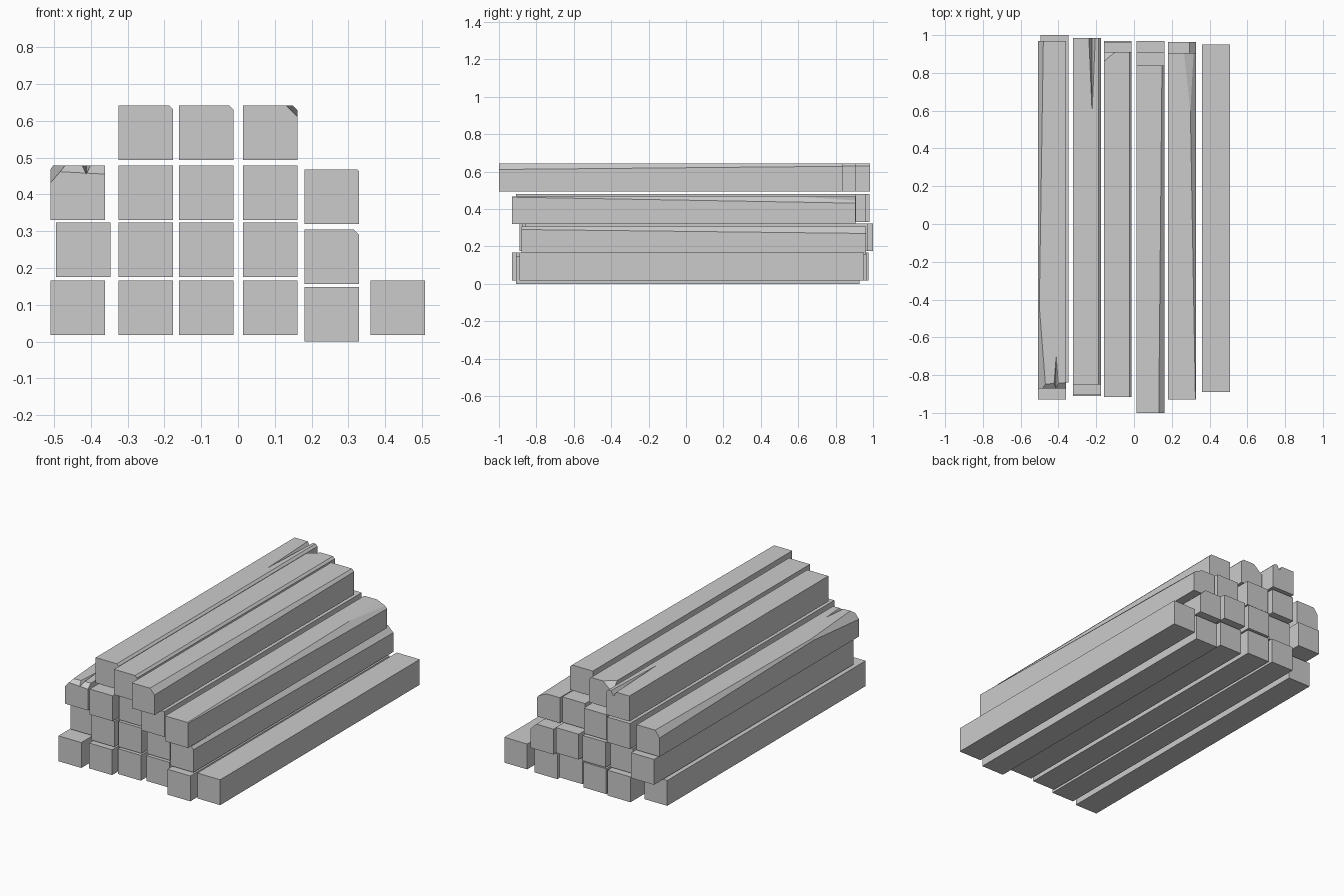
import bpy, bmesh
from mathutils import Vector

cube = bpy.data.objects.get("Cube")
if cube:
    bpy.data.objects.remove(cube, do_unlink=True)

SIDE = 0.148

timber = bpy.data.materials.new("plain_grey")
timber.use_nodes = True
grey = (0.6, 0.6, 0.6, 1)
timber.diffuse_color = grey
timber.node_tree.nodes["Principled BSDF"].inputs["Base Color"].default_value = grey


def add_object(name, bm):
    bmesh.ops.recalc_face_normals(bm, faces=bm.faces)
    mesh = bpy.data.meshes.new(name)
    bm.to_mesh(mesh)
    bm.free()
    mesh.materials.append(timber)
    obj = bpy.data.objects.new(name, mesh)
    bpy.context.collection.objects.link(obj)
    return obj


def chop(bm, centre, a, b, c):
    """Slice off the corner beyond the plane through three points."""
    a, b, c = Vector(a), Vector(b), Vector(c)
    normal = (b - a).cross(c - a).normalized()
    if normal.dot(centre - a) > 0:
        normal.negate()
    cut = bmesh.ops.bisect_plane(bm, geom=bm.verts[:] + bm.edges[:] + bm.faces[:],
                                 plane_co=a, plane_no=normal, clear_outer=True)
    rim = [e for e in cut["geom_cut"] if isinstance(e, bmesh.types.BMEdge)]
    bmesh.ops.holes_fill(bm, edges=rim)


def beam(name, x, z, front, back, cuts=()):
    """Square timber with left edge x, underside z, and optional corner cuts."""
    bm = bmesh.new()
    bmesh.ops.create_cube(bm, size=1)
    centre = Vector((x + SIDE / 2, (front + back) / 2, z + SIDE / 2))
    bmesh.ops.scale(bm, vec=(SIDE, back - front, SIDE), verts=bm.verts)
    bmesh.ops.translate(bm, vec=centre, verts=bm.verts)
    for cut in cuts:
        chop(bm, centre, *cut)
    return add_object(name, bm)


def edge_cut(x, z, front, back, size_front, size_back):
    """Tapering chamfer along the upper +x edge."""
    r, t = x + SIDE, z + SIDE
    return ((r - size_front, front, t), (r, front, t - size_front), (r, back, t - size_back))


def split(obj, x, top, tip, end, half, depth):
    """Cut a tapering V-shaped crack into the top, opening at one end."""
    out = end + (end - tip) * 0.05
    bm = bmesh.new()
    rise = 0.02
    ring = [bm.verts.new(p) for p in ((x - half, out, top + rise), (x + half, out, top + rise),
                                      (x + half, out, top), (x, out, top - depth),
                                      (x - half, out, top))]
    peak = [bm.verts.new((x, tip, top + rise)), bm.verts.new((x, tip, top))]
    bm.faces.new(ring)
    for loop in ((ring[0], ring[1], peak[0]), (ring[1], ring[2], peak[1], peak[0]),
                 (ring[2], ring[3], peak[1]), (ring[3], ring[4], peak[1]),
                 (ring[4], ring[0], peak[0], peak[1])):
        bm.faces.new(loop)
    cutter = add_object("crack_cutter", bm)
    mod = obj.modifiers.new("crack", "BOOLEAN")
    mod.operation, mod.solver, mod.object = "DIFFERENCE", "EXACT", cutter
    bpy.context.view_layer.update()
    deps = bpy.context.evaluated_depsgraph_get()
    mesh = bpy.data.meshes.new_from_object(obj.evaluated_get(deps))
    obj.modifiers.clear()
    obj.data = mesh
    bpy.data.objects.remove(cutter, do_unlink=True)


# Full columns: left edge and the (front, back) reach of each plain beam
rows = (0.018, 0.175, 0.331)
columns = {
    "right": (-0.324, ((-0.91, 0.975), (-0.89, 0.95), (-0.905, 0.98))),
    "middle": (-0.16, ((-0.88, 0.965), (-0.875, 0.97), (-0.87, 0.96))),
    "left": (0.014, ((-0.865, 0.935), (-0.86, 0.97), (-0.91, 0.91))),
}
for column, (x, spans) in columns.items():
    for row, (z, (front, back)) in enumerate(zip(rows, spans)):
        beam(f"{column}_beam_{row + 1}", x, z, front, back)

# Top layer with worn corners
z, top = 0.494, 0.494 + SIDE
x = columns["right"][0]
cracked = beam("right_top_beam", x, z, -0.85, 0.985,
               [edge_cut(x, z, -0.85, 0.985, 0.012, 0.012)])
split(cracked, -0.222, top, 0.59, 0.985, 0.018, 0.03)

x = columns["middle"][0]
beam("middle_top_beam", x, z, -0.915, 0.91,
     [edge_cut(x, z, -0.915, 0.91, 0.012, 0.012),
      ((x, 0.86, top), (x + 0.06, 0.91, top), (x, 0.91, top - 0.05))])

x = columns["left"][0]
beam("left_top_beam", x, z, -1.0, 0.84, [edge_cut(x, z, -1.0, 0.84, 0.031, 0.014)])

# Outer right column, upper beam weathered at both ends
beam("outer_right_beam_1", -0.509, 0.018, -0.93, 0.90)
beam("outer_right_beam_2", -0.494, 0.175, -0.84, 1.0)
x, z = -0.509, 0.331
top = z + SIDE
worn = beam("outer_right_beam_3", x, z, -0.87, 0.97,
            [((x, 0.97, top - 0.038), (x + 0.029, 0.97, top), (x, -0.45, top - 0.01)),
             ((x, -0.45, top - 0.01), (x + 0.04, -0.85, top), (x, -0.87, top - 0.047)),
             ((x, -0.87, top - 0.016), (x, -0.85, top), (x + SIDE, -0.87, top - 0.024))])
split(worn, -0.412, top, -0.7, -0.87, 0.014, 0.025)

# Outer left column, tapering chamfers
x = 0.181
beam("outer_left_beam_1", x, 0.0, -0.91, 0.928)
beam("outer_left_beam_2", x, 0.157, -0.88, 0.963,
     [edge_cut(x, 0.157, -0.88, 0.963, 0.015, 0.036)])
z = 0.319
top = z + SIDE
beam("outer_left_beam_3", x, z, -0.93, 0.906,
     [edge_cut(x, z, -0.93, 0.906, 0.004, 0.036),
      ((0.298, 0.6, top), (0.265, 0.906, top), (0.31, 0.906, top - 0.02))])

# Single beam lying beside the stack
beam("side_beam", 0.36, 0.018, -0.89, 0.951)
